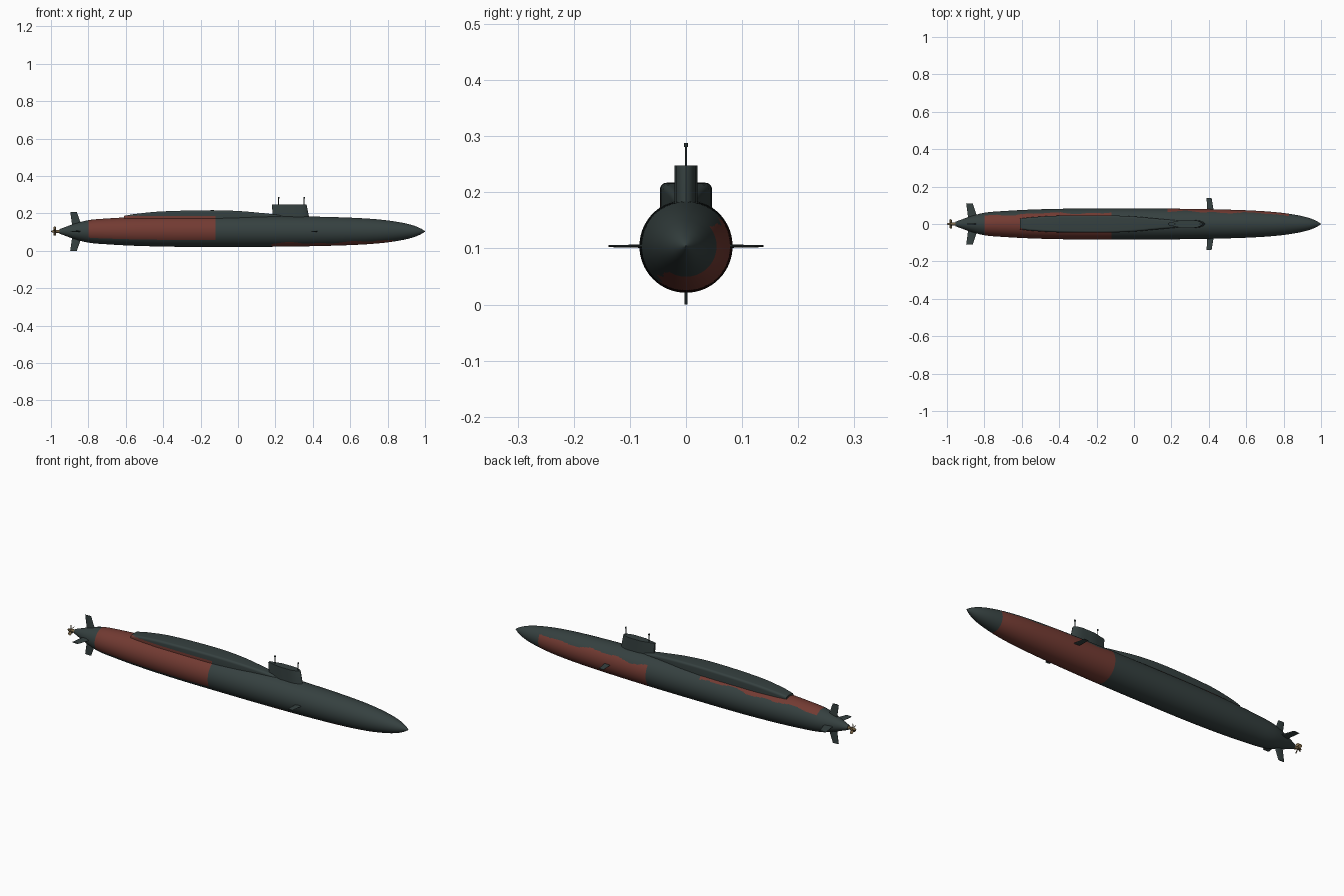
import bpy, bmesh, math
from mathutils import Vector

if "Cube" in bpy.data.objects:
    bpy.data.objects.remove(bpy.data.objects["Cube"])

CZ = 0.104  # hull axis height


def material(name, rgb):
    m = bpy.data.materials.new(name)
    m.diffuse_color = (*rgb, 1)
    m.use_nodes = True
    m.node_tree.nodes["Principled BSDF"].inputs["Base Color"].default_value = m.diffuse_color
    return m


SLATE = material("dark_slate", (0.036, 0.052, 0.051))
RED = material("oxide_red", (0.17, 0.043, 0.032))
BRASS = material("dull_brass", (0.19, 0.13, 0.06))


def finish(name, bm, mats, rule=None, angle=35):
    bmesh.ops.remove_doubles(bm, verts=bm.verts, dist=1e-6)
    bmesh.ops.recalc_face_normals(bm, faces=bm.faces)
    if rule:
        for f in bm.faces:
            f.material_index = 1 if rule(f.calc_center_median()) else 0
    me = bpy.data.meshes.new(name)
    bm.to_mesh(me)
    bm.free()
    for m in mats:
        me.materials.append(m)
    ob = bpy.data.objects.new(name, me)
    bpy.context.collection.objects.link(ob)
    bpy.ops.object.select_all(action='DESELECT')
    ob.select_set(True)
    bpy.context.view_layer.objects.active = ob
    bpy.ops.object.shade_smooth_by_angle(angle=math.radians(angle))
    return ob


def loft(bm, rings):
    """Join closed rings of points and cap both ends."""
    vs = [[bm.verts.new(p) for p in r] for r in rings]
    n = len(vs[0])
    for a, b in zip(vs, vs[1:]):
        for i in range(n):
            bm.faces.new((a[i], a[(i + 1) % n], b[(i + 1) % n], b[i]))
    bm.faces.new(vs[0])
    bm.faces.new(vs[-1][::-1])


def curve(pts, x):
    """Smooth interpolation through (x, value) points."""
    def slope(i):
        a, b = pts[max(i - 1, 0)], pts[min(i + 1, len(pts) - 1)]
        return (b[1] - a[1]) / (b[0] - a[0])
    i = max(k for k in range(len(pts) - 1) if k == 0 or pts[k][0] <= x + 1e-9)
    (x0, y0), (x1, y1) = pts[i], pts[i + 1]
    h = x1 - x0
    t = (x - x0) / h
    return ((2*t**3 - 3*t**2 + 1) * y0 + (t**3 - 2*t**2 + t) * h * slope(i)
            + (3*t**2 - 2*t**3) * y1 + (t**3 - t**2) * h * slope(i + 1))


# Painted areas: starboard aft upper panel and port forward lower panel
def is_red(p):
    a = math.degrees(math.atan2(p.z - CZ, p.y))
    wave = 4 * math.sin(17 * p.x) + 3 * math.sin(37 * p.x + 1)
    if -0.80 < p.x < -0.12:
        return 45 + wave < a or a < -147
    if 0.18 < p.x < 0.83:
        return -128 + wave < a < 36 + wave
    return False


# Hull
HULL = [(-0.955, 0.012), (-0.93, 0.021), (-0.88, 0.039), (-0.80, 0.060), (-0.70, 0.069),
        (-0.55, 0.077), (-0.35, 0.082), (-0.10, 0.083), (0.20, 0.082), (0.45, 0.078),
        (0.65, 0.071), (0.78, 0.061), (0.88, 0.046), (0.94, 0.031), (0.98, 0.014), (1.0, 0.001)]
SEG = 128
xs = [-0.955] + [-0.95 + 0.01 * i for i in range(195)] + [0.995, 1.0]
bm = bmesh.new()
loft(bm, [[(x, curve(HULL, x) * math.cos(2 * math.pi * i / SEG),
            CZ + curve(HULL, x) * math.sin(2 * math.pi * i / SEG)) for i in range(SEG)] for x in xs])
finish("hull", bm, [SLATE, RED], is_red)

# Raised deck casing behind the sail
WIDTH = [(-0.61, 0.029), (-0.55, 0.036), (-0.42, 0.044), (-0.15, 0.046), (0.0, 0.040),
         (0.12, 0.029), (0.20, 0.022), (0.26, 0.018)]
TOP = [(-0.61, 0.187), (-0.55, 0.197), (-0.42, 0.210), (-0.15, 0.217), (0.0, 0.213),
       (0.12, 0.203), (0.20, 0.194), (0.26, 0.184)]


def casing_ring(x):
    w, t, c = curve(WIDTH, x), curve(TOP, x), 0.011
    half = [(w, 0.150), (w, min(0.186, t - c - 0.001))]
    half += [(w - c + c * math.cos(a * math.pi / 10), t - c + c * math.sin(a * math.pi / 10))
             for a in range(6)]
    return [(x, y, z) for y, z in half] + [(x, -y, z) for y, z in reversed(half)]


bm = bmesh.new()
loft(bm, [casing_ring(-0.61 + 0.01 * i) for i in range(88)])
finish("deck_casing", bm, [SLATE, RED],
       lambda p: -0.61 < p.x < -0.12 and p.y < -0.02 and 0.155 < p.z < 0.187)


def foil(chord_start, chord_end, half, n=12):
    """Streamlined outline (x, offset) with a blunt leading edge at chord_end."""
    up = []
    for i in range(n + 1):
        t = (1 - math.cos(math.pi * i / n)) / 2
        up.append((chord_end + (chord_start - chord_end) * t,
                   half * min(1, (t / 0.2) ** 0.5) * min(1, 0.25 + (1 - t) / 0.5)))
    return up + [(x, -y) for x, y in reversed(up[1:])]


# Sail
bm = bmesh.new()
loft(bm, [[(x, y, z) for x, y in foil(a, b, 0.0205)]
          for z, a, b in ((0.165, 0.188, 0.383), (0.245, 0.181, 0.367), (0.248, 0.183, 0.365))])
finish("sail", bm, [SLATE])


# Masts
def rod(bm, x, z0, z1, r):
    loft(bm, [[(x + r * math.cos(k * math.pi / 5), r * math.sin(k * math.pi / 5), z)
               for k in range(10)] for z in (z0, z1)])


for name, x in (("aft_mast", 0.217), ("forward_mast", 0.353)):
    bm = bmesh.new()
    rod(bm, x, 0.24, 0.283, 0.002)
    rod(bm, x, 0.281, 0.288, 0.004)
    finish(name, bm, [SLATE])


# Control surfaces: root and tip chords, pointing along a direction around the hull axis
def fin(name, angle, root, tip, r0, r1, half):
    d = Vector((0, math.cos(angle), math.sin(angle)))
    s = Vector((0, -math.sin(angle), math.cos(angle)))
    axis = Vector((0, 0, CZ))
    bm = bmesh.new()
    loft(bm, [[axis + Vector((x, 0, 0)) + d * r + s * o for x, o in foil(*c, h, 8)]
              for c, r, h in ((root, r0, half), (tip, r1, half * 0.6))])
    finish(name, bm, [SLATE])


for i, name in enumerate(("port_stern_plane", "upper_rudder", "starboard_stern_plane", "lower_rudder")):
    fin(name, i * math.pi / 2, (-0.885, -0.832), (-0.897, -0.862),
        0.02, 0.104 if i % 2 else 0.109, 0.004)
for a, name in ((0, "port_bow_plane"), (math.pi, "starboard_bow_plane")):
    fin(name, a, (0.392, 0.428), (0.388, 0.415), 0.06, 0.138, 0.003)

# Propeller hub and blades
bm = bmesh.new()
loft(bm, [[(x, r * math.cos(k * math.pi / 8), CZ + r * math.sin(k * math.pi / 8)) for k in range(16)]
          for x, r in ((-0.95, 0.008), (-0.985, 0.007), (-0.995, 0.005), (-1.0, 0.001))])
finish("propeller_hub", bm, [BRASS])
bm = bmesh.new()
for k in range(5):
    a = math.pi / 2 + k * 2 * math.pi / 5
    d = Vector((0, math.cos(a), math.sin(a)))
    s = Vector((0, -math.sin(a), math.cos(a)))
    rings = []
    for r, w in ((0.004, 0.004), (0.014, 0.007), (0.022, 0.007), (0.026, 0.003)):
        chord = Vector((1, 0, 0)) * 0.8 + s * 0.8
        thick = (Vector((1, 0, 0)) - s) * 0.0007
        c = Vector((-0.980, 0, CZ)) + d * r
        rings.append([c + chord * w + thick, c - chord * w + thick,
                      c - chord * w - thick, c + chord * w - thick])
    loft(bm, rings)
finish("propeller_blades", bm, [BRASS])
